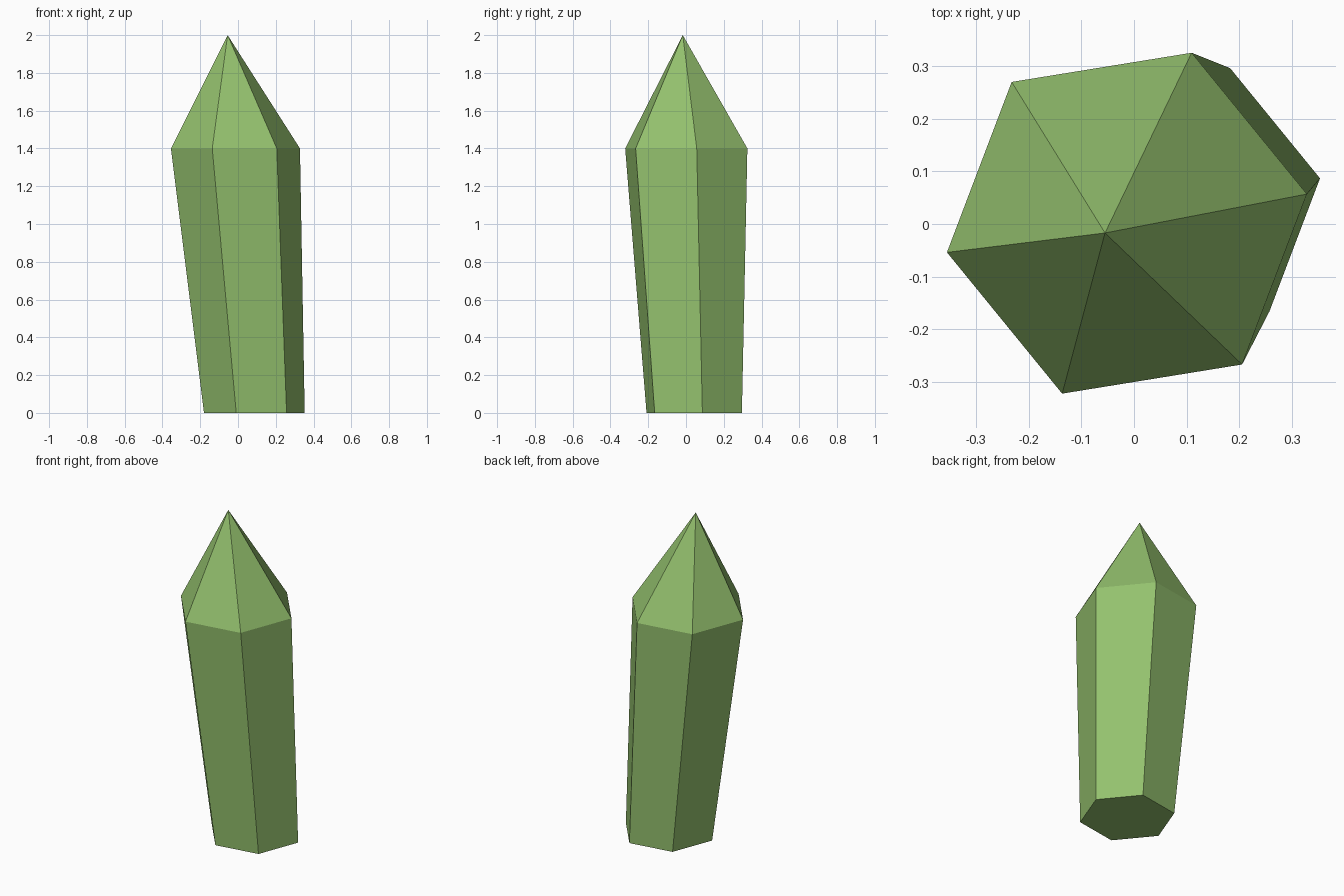
import bpy, bmesh, math

if "Cube" in bpy.data.objects:
    bpy.data.objects.remove(bpy.data.objects["Cube"])

SIDES = 6
TURN = math.radians(9.2)

def ring(bm, cx, cy, z, r):
    """Hexagon of vertices, counter-clockwise from above."""
    return [bm.verts.new((cx + r * math.cos(TURN + i * math.tau / SIDES),
                          cy + r * math.sin(TURN + i * math.tau / SIDES), z))
            for i in range(SIDES)]

# Leaning crystal: narrow base, wide shoulder, off-centre tip
bm = bmesh.new()
base = ring(bm, 0.0865, 0.0435, 0.0, 0.27)
shoulder = ring(bm, -0.0135, 0.0015, 1.4, 0.346)
tip = bm.verts.new((-0.055, -0.017, 2.0))
bm.faces.new(base[::-1])
for i in range(SIDES):
    j = (i + 1) % SIDES
    bm.faces.new((base[i], base[j], shoulder[j], shoulder[i]))
    bm.faces.new((shoulder[i], shoulder[j], tip))
bmesh.ops.recalc_face_normals(bm, faces=bm.faces)

mesh = bpy.data.meshes.new("crystal")
bm.to_mesh(mesh)
bm.free()

# Single flat green
green = bpy.data.materials.new("crystal green")
green.diffuse_color = (0.296, 0.533, 0.155, 1)
green.use_nodes = True
green.node_tree.nodes["Principled BSDF"].inputs["Base Color"].default_value = green.diffuse_color
mesh.materials.append(green)
bpy.context.collection.objects.link(bpy.data.objects.new("crystal", mesh))
